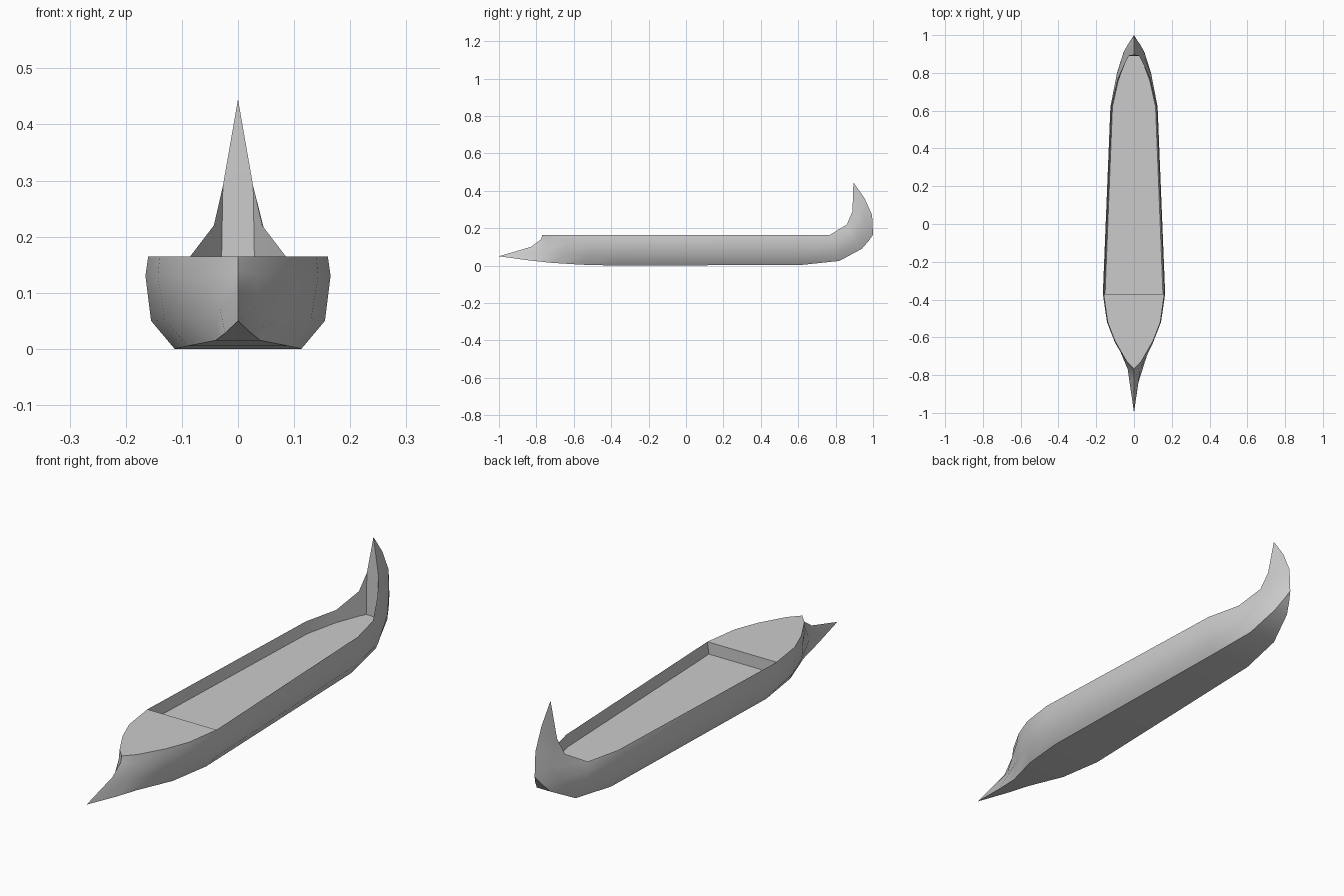
import bpy, bmesh

if "Cube" in bpy.data.objects:
    bpy.data.objects.remove(bpy.data.objects["Cube"])

# Half-hull edge lines, each running from the bow centreline to the stern centreline
chine = [(0, -1, .05), (.023, -.84, .028), (.04, -.72, .015), (.09, -.56, .005), (.113, -.37, 0),
         (.088, .62, .004), (.063, .82, .025), (.032, .94, .09), (.015, .975, .13), (0, 1, .165)]
lower = [(0, -.83, .10), (.033, -.77, .075), (.085, -.645, .055), (.13, -.52, .052), (.155, -.37, .05),
         (.118, .62, .05), (.09, .80, .065), (.055, .91, .13), (.033, .95, .20), (0, .995, .27)]
upper = [(0, -.775, .14), (.035, -.738, .13), (.10, -.63, .13), (.143, -.52, .13), (.165, -.37, .13),
         (.125, .62, .13), (.092, .79, .135), (.055, .88, .18), (.032, .92, .25), (0, .955, .36)]
rail = [(0, -.768, .165), (.04, -.725, .165), (.10, -.62, .165), (.139, -.52, .165), (.16, -.37, .165),
        (.12, .62, .165), (.085, .77, .165), (.043, .86, .22), (.027, .89, .29), (0, .895, .445)]
FLOOR_Z = .115
floor = [(x, y, FLOOR_Z) for x, y in [(.153, -.37), (.114, .62), (.083, .76), (.045, .86), (.03, .89)]]


def flip(p):
    return (-p[0], p[1], p[2])


def strip(a, b):
    """Quads between two point rows."""
    return [(a[i], a[i + 1], b[i + 1], b[i]) for i in range(len(a) - 1)]


def both(faces):
    """Faces plus their mirror images."""
    return faces + [tuple(flip(p) for p in reversed(f)) for f in faces]


def across(row):
    """Span a row to its mirror image."""
    return strip(row, [flip(p) for p in row])


def make(name, faces, angle=.6):
    bm = bmesh.new()
    for f in faces:
        pts = list(dict.fromkeys(f))
        pts = [p for i, p in enumerate(pts) if not (p[0] == 0 and flip(p) in pts[:i])]
        bm.faces.new([bm.verts.new(p) for p in pts])
    bmesh.ops.remove_doubles(bm, verts=bm.verts, dist=1e-5)
    bmesh.ops.recalc_face_normals(bm, faces=bm.faces)
    mesh = bpy.data.meshes.new(name)
    bm.to_mesh(mesh)
    bm.free()
    ob = bpy.data.objects.new(name, mesh)
    bpy.context.collection.objects.link(ob)
    bpy.context.view_layer.objects.active = ob
    ob.select_set(True)
    bpy.ops.object.shade_smooth_by_angle(angle=angle)
    ob.select_set(False)


# One closed skin: bottom, planked sides, fore deck, bulwark insides and sunken floor
hull = across(chine)
hull += both(strip(chine, lower) + strip(lower, upper) + strip(upper, rail))
hull += across(rail[:5])
hull += [(rail[4], flip(rail[4]), flip(floor[0]), floor[0])]
hull += both(strip(rail[4:9], floor))
hull += across(floor)
# Inner face of the curled stern post
hull += [(floor[4], rail[8], flip(rail[8]), flip(floor[4])),
         (rail[8], rail[9], flip(rail[8]))]
make("ship_hull", hull)
